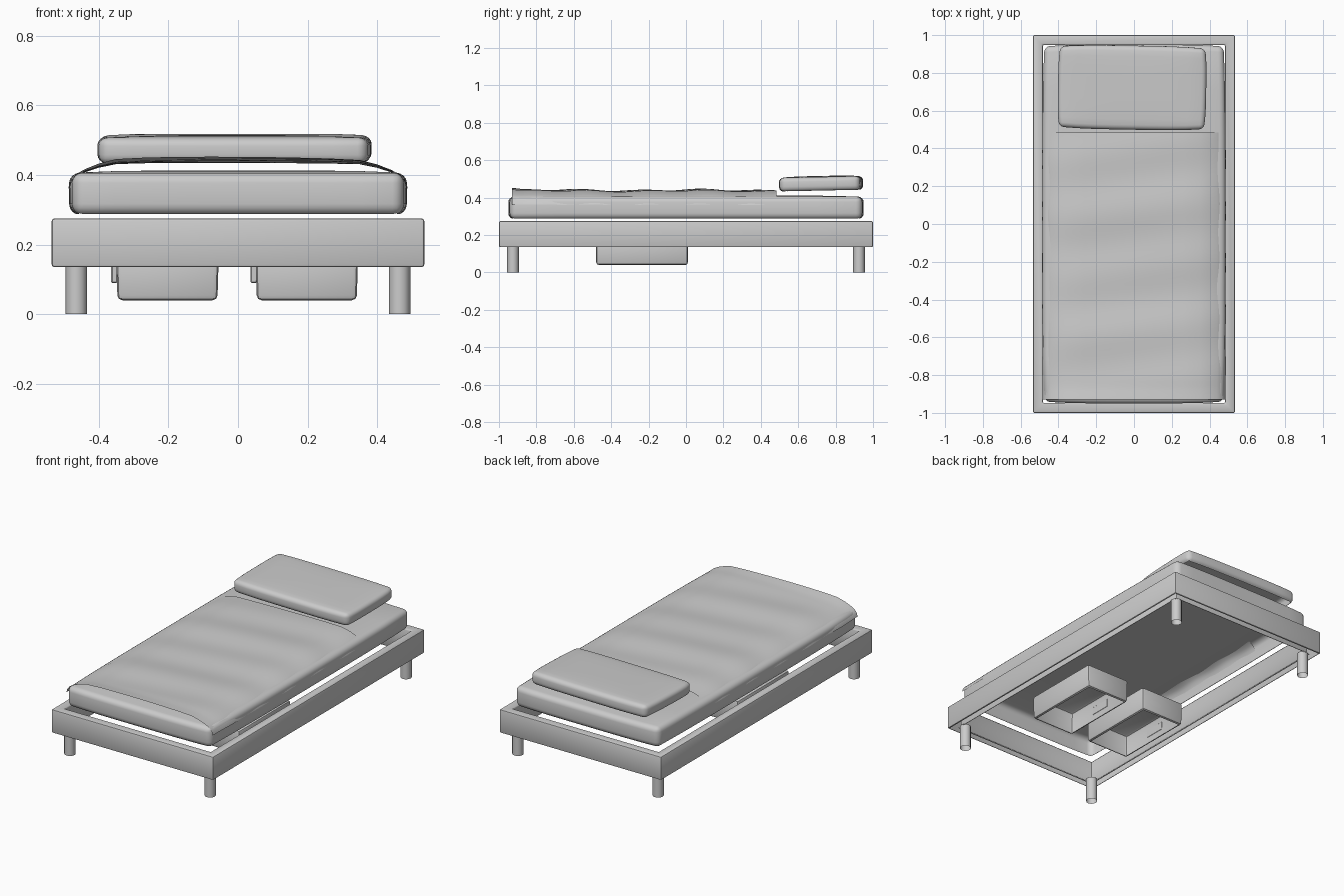
import bpy, bmesh, math
from mathutils import Matrix

if "Cube" in bpy.data.objects:
    bpy.data.objects.remove(bpy.data.objects["Cube"])


def finish(name, bm, smooth=True):
    me = bpy.data.meshes.new(name)
    bm.to_mesh(me)
    bm.free()
    ob = bpy.data.objects.new(name, me)
    bpy.context.collection.objects.link(ob)
    if smooth:
        bpy.ops.object.select_all(action='DESELECT')
        ob.select_set(True)
        bpy.context.view_layer.objects.active = ob
        bpy.ops.object.shade_smooth_by_angle(angle=math.radians(35))
    return ob


def box_bm(lo, hi):
    bm = bmesh.new()
    bmesh.ops.create_cube(bm, size=1)
    for v in bm.verts:
        v.co = [l + (c + 0.5) * (h - l) for l, c, h in zip(lo, v.co, hi)]
    return bm


def round_edges(bm, width, segments):
    bmesh.ops.recalc_face_normals(bm, faces=bm.faces)
    sharp = [e for e in bm.edges if e.calc_face_angle(0) > 0.5]
    bmesh.ops.bevel(bm, geom=sharp, offset=width, segments=segments, profile=0.5,
                    affect='EDGES')
    bm.normal_update()


# The parts are shells without an underside
def open_bottom(bm):
    low = [f for f in bm.faces if f.normal.z < -0.95]
    bmesh.ops.delete(bm, geom=low, context='FACES')


# Padded block: rounded edges, bowed sides, crowned top
def cushion(name, size, loc, crown, bow, bevel, rot=(0, 0)):
    h = [s / 2 for s in size]
    bm = box_bm([-c for c in h], h)
    round_edges(bm, bevel, 4)
    open_bottom(bm)
    for axis in (0, 1):
        for k in range(-3, 4):
            p, n = [0, 0, 0], [0, 0, 0]
            p[axis], n[axis] = k / 4 * h[axis], 1
            bmesh.ops.bisect_plane(bm, geom=bm.verts[:] + bm.edges[:] + bm.faces[:],
                                   plane_co=p, plane_no=n)
    for v in bm.verts:
        x, y, z = (c / s for c, s in zip(v.co, h))
        v.co.x -= x * bow * y ** 4
        v.co.y -= y * bow * x ** 4
        if z > 0:
            v.co.z -= z * crown * max(x ** 4, y ** 4)
    ob = finish(name, bm)
    ob.location = loc
    ob.rotation_euler = (math.radians(rot[0]), 0, math.radians(rot[1]))
    return ob


# Open rectangular bed frame
W, L, T, Z0, Z1 = 0.535, 1.0, 0.052, 0.135, 0.275
bm = bmesh.new()
rings = []
for x, y, z in ((W, L, Z0), (W, L, Z1), (W - T, L - T, Z1), (W - T, L - T, Z0)):
    rings.append([bm.verts.new((sx * x, sy * y, z))
                  for sx, sy in ((-1, -1), (1, -1), (1, 1), (-1, 1))])
for i in range(4):
    a, b = rings[i], rings[(i + 1) % 4]
    for j in range(4):
        k = (j + 1) % 4
        bm.faces.new((a[j], a[k], b[k], b[j]))
round_edges(bm, 0.008, 2)
open_bottom(bm)
finish("bed_frame", bm)

# Round legs
for sx, px in ((-1, "left"), (1, "right")):
    for sy, py in ((-1, "front"), (1, "back")):
        bm = bmesh.new()
        bmesh.ops.create_cone(bm, cap_ends=False, segments=12, radius1=0.031, radius2=0.031,
                              depth=0.14,
                              matrix=Matrix.Translation((sx * 0.464, sy * 0.925, 0.07)))
        finish(f"{py}_{px}_leg", bm)

# Mattress and pillow
cushion("mattress", (0.97, 1.9, 0.128), (0, 0, 0.349), 0.008, 0.010, 0.032)
cushion("pillow", (0.785, 0.445, 0.080), (-0.01, 0.722, 0.476), 0.007, 0.010, 0.026, (1.2, -1))

# Blanket: draped profile swept along the bed with diagonal wrinkles
half = [(0.485, 0.362), (0.479, 0.382), (0.466, 0.398), (0.44, 0.411),
        (0.40, 0.425), (0.35, 0.436), (0.26, 0.439), (0.17, 0.440), (0.08, 0.441)]
profile = [(-x, z) for x, z in half] + [(0, 0.441)] + half[::-1]
bm = bmesh.new()
rows = []
for i in range(61):
    y = -0.93 + 1.415 * i / 60
    lip = 0.010 * max(0.0, (-0.87 - y) / 0.06)
    row = []
    for x, z in profile:
        top = max(0.0, 1 - (abs(x) / 0.49) ** 4)
        wave = (0.004 * math.sin(2 * math.pi * (y - 0.13 * x) / 0.32)
                + 0.003 * math.sin(2 * math.pi * (y + 0.1 * x) / 0.75 + 1) + lip)
        side = 0.002 * math.sin(y * 23) * (1 - top) * (1 if x > 0 else -1)
        row.append(bm.verts.new((x + side, y, z + wave * (0.2 + 0.8 * top))))
    rows.append(row)
for a, b in zip(rows, rows[1:]):
    for j in range(len(profile) - 1):
        bm.faces.new((a[j], a[j + 1], b[j + 1], b[j]))
finish("blanket", bm)

# Storage boxes under the bed, each with a side pull
for x0, side in ((-0.35, "left"), (0.05, "right")):
    bm = box_bm((x0, -0.48, 0.04), (x0 + 0.295, 0.01, 0.18))
    for v in bm.verts:
        if v.co.z < 0.1:
            v.co.x += 0.004 if v.co.x < x0 + 0.1 else -0.004
    round_edges(bm, 0.014, 2)
    open_bottom(bm)
    finish(f"{side}_storage_box", bm)
    bm = box_bm((x0 - 0.014, -0.30, 0.09), (x0 + 0.004, -0.17, 0.14))
    round_edges(bm, 0.003, 1)
    finish(f"{side}_box_pull", bm)
